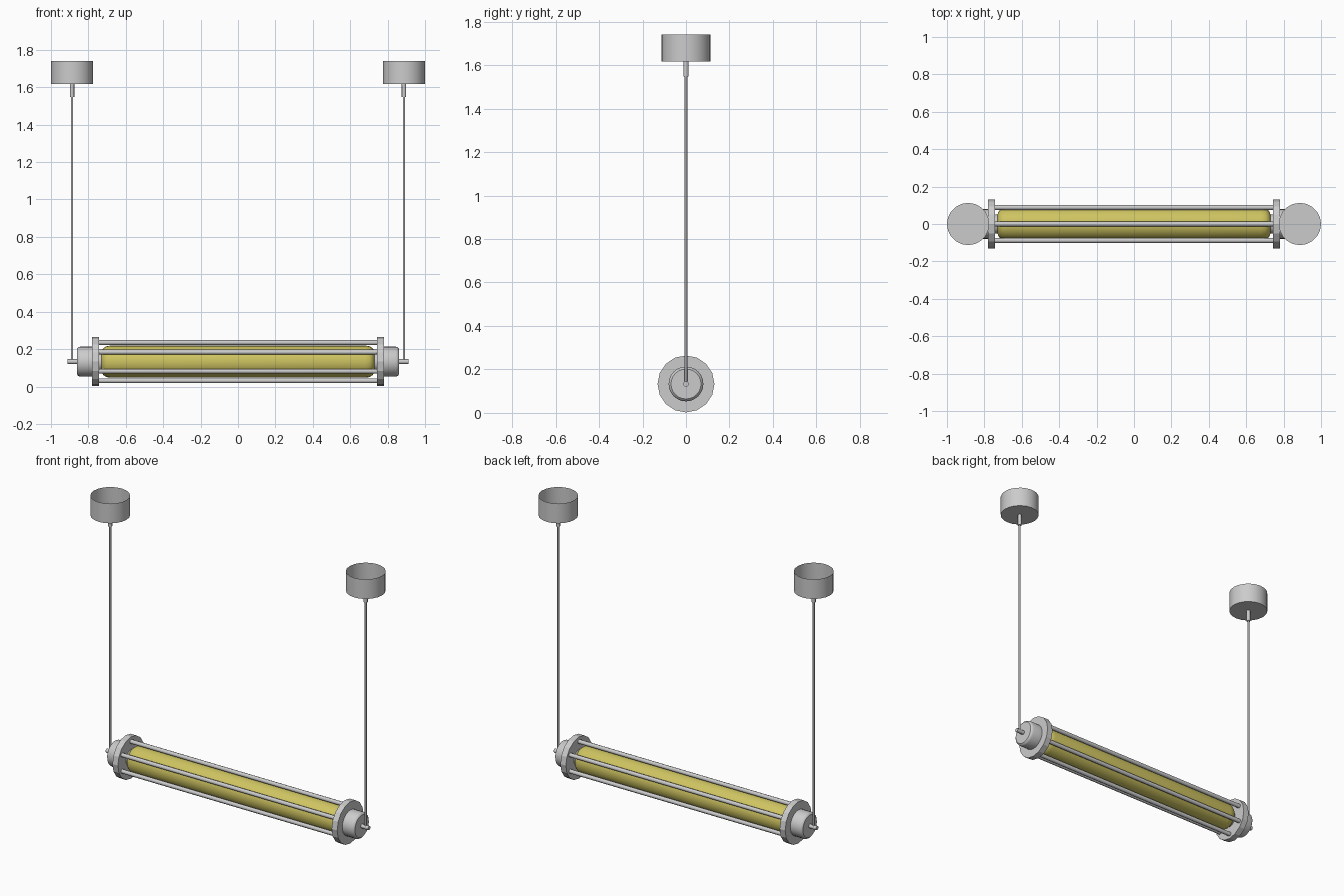
import bpy, bmesh, math

if "Cube" in bpy.data.objects:
    bpy.data.objects.remove(bpy.data.objects["Cube"])

AXIS_Z = 0.133     # height of the lamp's long axis
DROP_X = 0.887     # x position of the hanging cables


def lathe(name, profile, segs, axis, loc, flip=False, mat=None, angle=35):
    """Revolve (height, radius) points around the x or z axis; radius 0 closes an end."""
    bm = bmesh.new()
    rings = []
    for h, r in profile:
        ring = []
        for i in range(1 if r == 0 else segs):
            a = 2 * math.pi * i / segs
            u, v = r * math.sin(a), r * math.cos(a)
            if axis == 'X':
                co = (-h if flip else h, u, v)
            else:
                co = (u, v, h)
            ring.append(bm.verts.new(co))
        rings.append(ring)
    for a, b in zip(rings, rings[1:]):
        for i in range(segs):
            j = (i + 1) % segs
            if len(a) == 1:
                bm.faces.new((a[0], b[i], b[j]))
            elif len(b) == 1:
                bm.faces.new((a[i], a[j], b[0]))
            else:
                bm.faces.new((a[i], a[j], b[j], b[i]))
    bmesh.ops.recalc_face_normals(bm, faces=bm.faces)
    me = bpy.data.meshes.new(name)
    bm.to_mesh(me)
    bm.free()
    ob = bpy.data.objects.new(name, me)
    bpy.context.collection.objects.link(ob)
    ob.location = loc
    if mat:
        me.materials.append(mat)
    bpy.ops.object.select_all(action='DESELECT')
    ob.select_set(True)
    bpy.context.view_layer.objects.active = ob
    bpy.ops.object.shade_smooth_by_angle(angle=math.radians(angle))
    return ob


def rod(name, h0, h1, r, segs, axis, loc, flip=False, angle=50):
    return lathe(name, [(h0, 0), (h0, r), (h1, r), (h1, 0)], segs, axis, loc, flip, None, angle)


glow = bpy.data.materials.new("yellow_glass")
glow.diffuse_color = (0.62, 0.55, 0.12, 1)
glow.use_nodes = True
glow.node_tree.nodes["Principled BSDF"].inputs["Base Color"].default_value = glow.diffuse_color

# glass tube with rounded ends
half = [(0.68, 0.086), (0.705, 0.082), (0.722, 0.07), (0.73, 0.05), (0.73, 0)]
lathe("glass_tube", [(-h, r) for h, r in reversed(half)] + half, 24, 'X',
      (0, 0, AXIS_Z), mat=glow)

# six guard bars around the tube
for i in range(6):
    a = math.radians(60 * i)
    rod(f"guard_bar_{i + 1}", -0.75, 0.75, 0.013, 8, 'X',
        (0, 0.102 * math.sin(a), AXIS_Z + 0.102 * math.cos(a)))

for side, flip in (("left", True), ("right", False)):
    x = -DROP_X if flip else DROP_X
    mid = (0, 0, AXIS_Z)
    # socket, flange, end cap and stud along the lamp axis
    rod(f"socket_{side}", 0.715, 0.75, 0.052, 16, 'X', mid, flip)
    rod(f"flange_{side}", 0.742, 0.78, 0.131, 16, 'X', mid, flip, 20)
    lathe(f"end_cap_{side}", [(0.77, 0), (0.77, 0.08), (0.845, 0.08), (0.854, 0.077),
                              (0.86, 0.069), (0.86, 0)], 24, 'X', mid, flip)
    rod(f"end_stud_{side}", 0.855, 0.911, 0.013, 8, 'X', mid, flip)
    # hanging cable, cord grip and open-topped ceiling cup
    rod(f"cable_{side}", AXIS_Z, 1.58, 0.006, 8, 'Z', (x, 0, 0))
    rod(f"cord_grip_{side}", 1.547, 1.62, 0.012, 8, 'Z', (x, 0, 0))
    lathe(f"ceiling_cup_{side}", [(1.617, 0), (1.617, 0.113), (1.74, 0.113)], 20, 'Z', (x, 0, 0))
